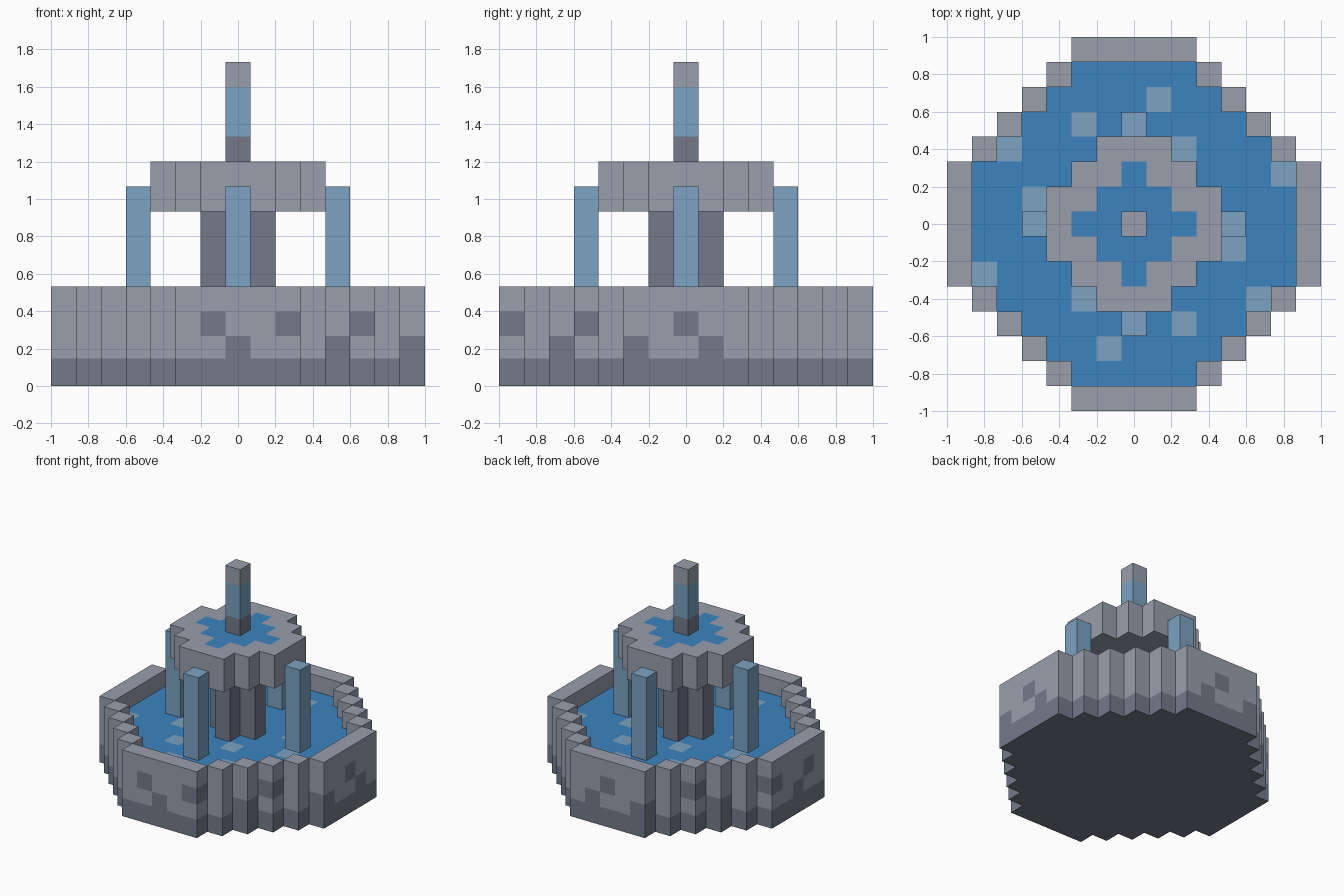
import bpy

if "Cube" in bpy.data.objects:
    bpy.data.objects.remove(bpy.data.objects["Cube"], do_unlink=True)

UNIT = 2 / 15                     # edge of one block
STONE, DARK, WATER, FOAM = range(4)


def linear(c):
    c /= 255
    return c / 12.92 if c <= 0.04045 else ((c + 0.055) / 1.055) ** 2.4


def material(name, rgb):
    m = bpy.data.materials.new(name)
    col = (*[linear(c) for c in rgb], 1)
    m.use_nodes = True
    m.diffuse_color = col
    bsdf = m.node_tree.nodes["Principled BSDF"]
    bsdf.inputs["Base Color"].default_value = col
    bsdf.inputs["Roughness"].default_value = 0.8
    return m


MATERIALS = [
    material("light_stone", (153, 159, 171)),
    material("dark_stone", (117, 122, 138)),
    material("deep_water", (59, 131, 191)),
    material("pale_spray", (123, 163, 193)),
]


def disc(radius, diagonal):
    """Octagonal disc of blocks centred on the axis."""
    r = range(-radius, radius + 1)
    return {(i, j) for i in r for j in r if abs(i) + abs(j) <= diagonal}


def stack(plan, low, high):
    return {(i, j, k) for i, j in plan for k in range(low, high)}


# Colour rules: block position and whether the face points up
def wall_colour(i, j, k, up):
    spotted = k in (1, 2) and (i + j + k) % 3 == 0
    return DARK if k == 0 or spotted else STONE


def pool_colour(i, j, k, up):
    return FOAM if (i + 4 * j) % 7 == 0 else WATER


def bowl_colour(i, j, k, up):
    return WATER if up and abs(i) + abs(j) <= 2 else STONE


def spout_colour(i, j, k, up):
    return {9: DARK, 12: STONE}.get(k, FOAM)


def plain(colour):
    return lambda i, j, k, up: colour


basin = disc(7, 9)
pool = disc(6, 8)

# Each part: its blocks and its colour rule
parts = {
    "basin_wall": (stack(basin - pool, 0, 4), wall_colour),
    "basin_floor": (stack(pool, 0, 1), plain(DARK)),
    "pool_water": (stack(pool, 1, 3), pool_colour),
    "column": (stack(disc(1, 1), 3, 7), plain(DARK)),
    "upper_bowl": (stack(disc(3, 4), 7, 9), bowl_colour),
    "spout": (stack({(0, 0)}, 9, 13), spout_colour),
}
# Four water jets round the column
for side, spot in {"left": (4, 0), "right": (-4, 0),
                   "front": (0, -4), "back": (0, 4)}.items():
    parts["water_jet_" + side] = (stack({spot}, 3, 8), plain(FOAM))

filled = set().union(*(cells for cells, _ in parts.values()))


def corner(p):
    # The dark footing rises slightly above the first course
    z = 0.147 if p[2] == 1 else p[2] * UNIT
    return ((p[0] - 0.5) * UNIT, (p[1] - 0.5) * UNIT, z)


def build(name, cells, rule):
    """Make the exposed skin of a set of blocks."""
    index, faces, colours = {}, [], []
    for cell in sorted(cells):
        for axis in range(3):
            for step in (0, 1):
                beside = list(cell)
                beside[axis] += 1 if step else -1
                if tuple(beside) in filled:
                    continue
                face = []
                for du, dv in ((0, 0), (1, 0), (1, 1), (0, 1)):
                    p = list(cell)
                    p[axis] += step
                    p[(axis + 1) % 3] += du
                    p[(axis + 2) % 3] += dv
                    face.append(index.setdefault(tuple(p), len(index)))
                faces.append(face if step else face[::-1])
                colours.append(rule(*cell, axis == 2 and step == 1))
    mesh = bpy.data.meshes.new(name)
    mesh.from_pydata([corner(p) for p in index], [], faces)
    # Keep only the materials this part uses
    used = sorted(set(colours))
    for c in used:
        mesh.materials.append(MATERIALS[c])
    for poly, c in zip(mesh.polygons, colours):
        poly.material_index = used.index(c)
    mesh.update()
    bpy.context.collection.objects.link(bpy.data.objects.new(name, mesh))


for part, (cells, rule) in parts.items():
    build(part, cells, rule)
